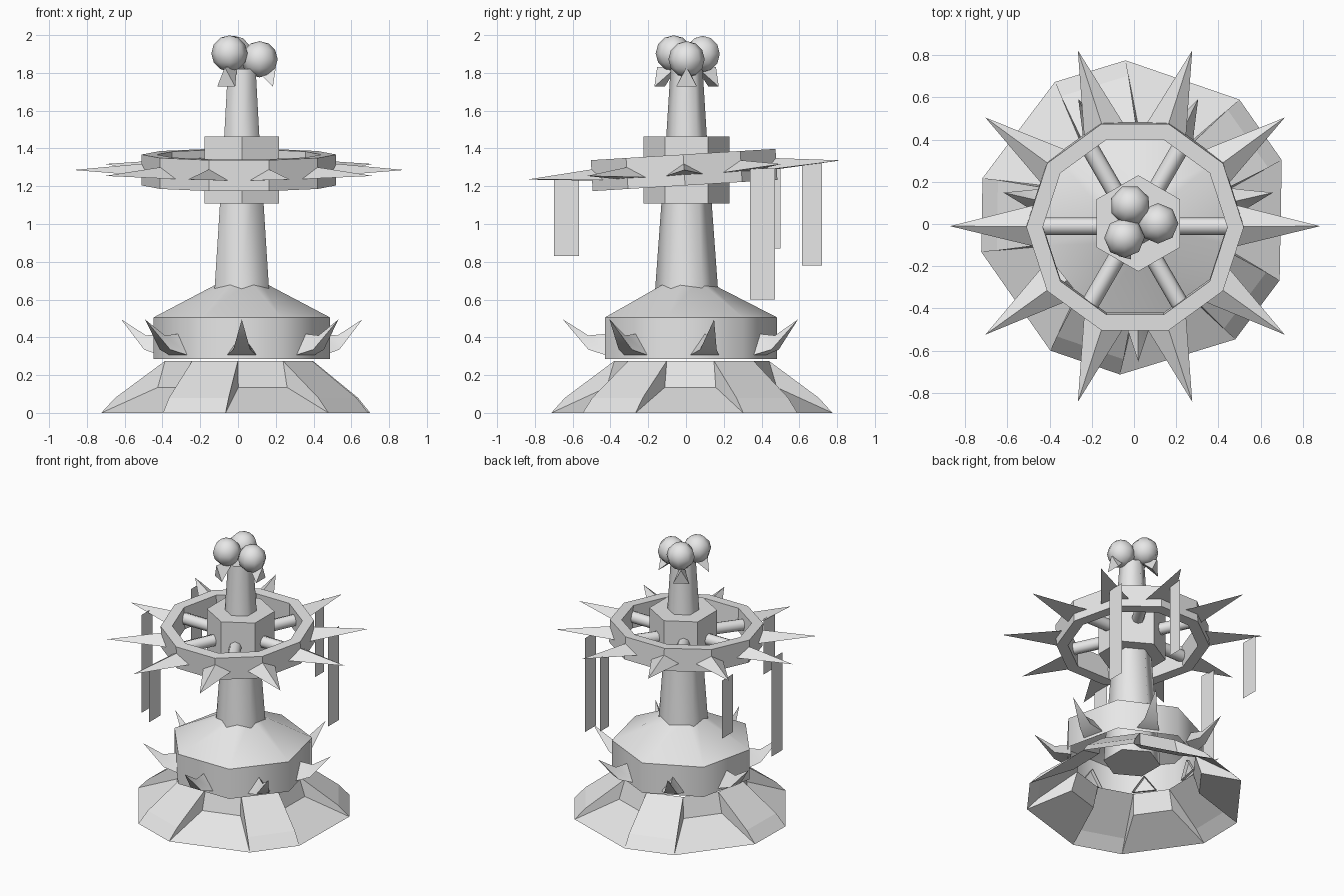
import bpy
import bmesh
from math import radians, cos, sin, tau
from mathutils import Vector, Matrix

cube = bpy.data.objects.get("Cube")
if cube:
    bpy.data.objects.remove(cube, do_unlink=True)

GREY = (0.8, 0.8, 0.8, 1)
grey = bpy.data.materials.new("plain grey")
grey.use_nodes = True
grey.diffuse_color = GREY
grey.node_tree.nodes["Principled BSDF"].inputs["Base Color"].default_value = GREY


def finish(name, bm, smooth=None, matrix=None):
    """Turn a bmesh into an object; smooth is the sharp-edge angle."""
    bmesh.ops.recalc_face_normals(bm, faces=bm.faces)
    if matrix:
        bm.transform(matrix)
    me = bpy.data.meshes.new(name)
    bm.to_mesh(me)
    bm.free()
    me.materials.append(grey)
    if smooth:
        me.shade_smooth()
        me.set_sharp_from_angle(angle=radians(smooth))
    ob = bpy.data.objects.new(name, me)
    bpy.context.collection.objects.link(ob)
    return ob


def polar(deg, out, side, z):
    """Point at a distance out along a direction and side across it."""
    a = radians(deg)
    return Vector((out * cos(a) - side * sin(a), out * sin(a) + side * cos(a), z))


def loft(name, sections, smooth=None, matrix=None, caps=(False, False), closed=False):
    """Skin a row of equal-sized loops of points."""
    bm = bmesh.new()
    loops = [[bm.verts.new(p) for p in s] for s in sections]
    pairs = list(zip(loops, loops[1:]))
    if closed:
        pairs.append((loops[-1], loops[0]))
    for a, b in pairs:
        n = len(a)
        for i in range(n):
            j = (i + 1) % n
            bm.faces.new((a[i], a[j], b[j], b[i]))
    for cap, loop in zip(caps, (loops[0], loops[-1])):
        if cap:
            bm.faces.new(loop)
    bmesh.ops.remove_doubles(bm, verts=bm.verts, dist=1e-5)
    return finish(name, bm, smooth, matrix)


def turned(name, profile, sides, start, matrix, smooth=None, caps=(False, False), closed=False):
    """Sweep a (radius, height) profile round with few sides."""
    sections = [[polar(start + 360 * i / sides, r, 0, z) for i in range(sides)]
                for r, z in profile]
    return loft(name, sections, smooth, matrix, caps, closed)


def triangle(deg, out, half, low, high):
    return [polar(deg, out, -half, low), polar(deg, out, half, low), polar(deg, out, 0, high)]


# Flared skirt: five straight ribs with five recessed panels between them
bm = bmesh.new()
corners = []
for k in range(5):
    for s in (-1, 1):
        c = -1 + 72 * k
        top = polar(c, 0.39, s * 0.125, 0.275)
        mid = polar(c, 0.43, s * 0.135, 0.135)
        foot = polar(c, 0.69, s * 0.285, 0)
        bulge = top.lerp(foot, 0.71) + foot.normalized() * 0.025
        corners.append([bm.verts.new(p) for p in (top, mid, foot, bulge)])
for i in range(0, 10, 2):
    a, b, n = corners[i], corners[i + 1], corners[(i + 2) % 10]
    bm.faces.new((a[0], b[0], b[1], a[1]))
    bm.faces.new((a[1], b[1], b[2], a[2]))
    bm.faces.new((b[0], n[0], n[3], b[3]))
    bm.faces.new((b[3], n[3], n[2], b[2]))
    for e in (a, b):
        bm.faces.new(e)
finish("skirt", bm, matrix=Matrix.Translation((0.005, 0.03, 0)))

# Seven-sided drum with a sloping roof
axis = Matrix.Translation((0.02, 0.003, 0))
turned("drum", [(0.48, 0.285), (0.48, 0.505), (0.1, 0.7)], 7, 90, axis, smooth=58)

# Upturned thorns, one on each drum face
for k in range(7):
    d = 270 + 360 * k / 7
    loft(f"drum_thorn_{k + 1}",
         [triangle(d, 0.41, 0.085, 0.3, 0.42),
          triangle(d, 0.52, 0.045, 0.335, 0.41),
          triangle(d, 0.655, 0, 0.495, 0.495)], smooth=60, matrix=axis)

# Tapered column and the hub round it
turned("column", [(0.193, 0.287), (0.163, 0.7), (0.107, 1.47), (0.085, 1.82)], 6, 90,
       axis, smooth=62, caps=(True, True))
turned("hub", [(0.228, 1.108), (0.228, 1.463)], 6, 90, axis, caps=(True, True))

# Tilted ten-sided ring
tilt = Matrix.Translation((0.005, -0.01, 1.286)) @ Matrix.Rotation(radians(3.5), 4, 'X')
turned("ring", [(0.515, -0.082), (0.515, 0.082), (0.437, 0.082), (0.437, -0.082)], 10, 0,
       tilt, closed=True)

# Long flat spikes at the ring corners
for k in range(10):
    loft(f"ring_spike_{k + 1}",
         [triangle(36 * k, 0.47, 0.1, -0.027, 0.037), triangle(36 * k, 0.877, 0, 0, 0)],
         matrix=tilt, caps=(True, False))

# Round spokes from hub to ring
for k in range(6):
    sections = [[polar(60 * k, r, 0.042 * cos(tau * i / 8), 0.042 * sin(tau * i / 8))
                 for i in range(8)] for r in (0.12, 0.445)]
    loft(f"spoke_{k + 1}", sections, smooth=60, matrix=tilt, caps=(True, True))

# Paper-thin ribbons hanging from some spikes: x, y range, z range
ribbons = [(-0.24, -0.70, -0.567, 0.83, 1.24),
           (0.5, 0.34, 0.47, 0.6, 1.295),
           (-0.645, 0.37, 0.5, 0.87, 1.3),
           (0.2, 0.615, 0.72, 0.78, 1.325),
           (-0.7, -0.13, 0.0, 0.56, 1.285)]
for k, (x, y0, y1, z0, z1) in enumerate(ribbons):
    bm = bmesh.new()
    bm.faces.new([bm.verts.new(p) for p in
                  ((x, y0, z0), (x, y1, z0), (x, y1, z1), (x, y0, z1))])
    finish(f"ribbon_{k + 1}", bm)

# Three knobs on top, each with a small wedge leaning out below it
for k, (deg, z) in enumerate(((0, 1.872), (114, 1.9), (226, 1.903))):
    bm = bmesh.new()
    bmesh.ops.create_uvsphere(bm, u_segments=8, v_segments=6, radius=0.096)
    place = axis @ Matrix.Translation(polar(deg, 0.094, 0, z)) @ Matrix.Rotation(radians(deg), 4, 'Z')
    finish(f"knob_{k + 1}", bm, smooth=60, matrix=place)
    d = 120 * k
    base = [polar(d, 0.165, -0.055, 1.727), polar(d, 0.165, 0.055, 1.727),
            polar(d, 0.18, 0, 1.83)]
    loft(f"knob_wedge_{k + 1}", [base, [polar(d, 0.05, 0, 1.84)] * 3],
         matrix=axis, caps=(True, False))
